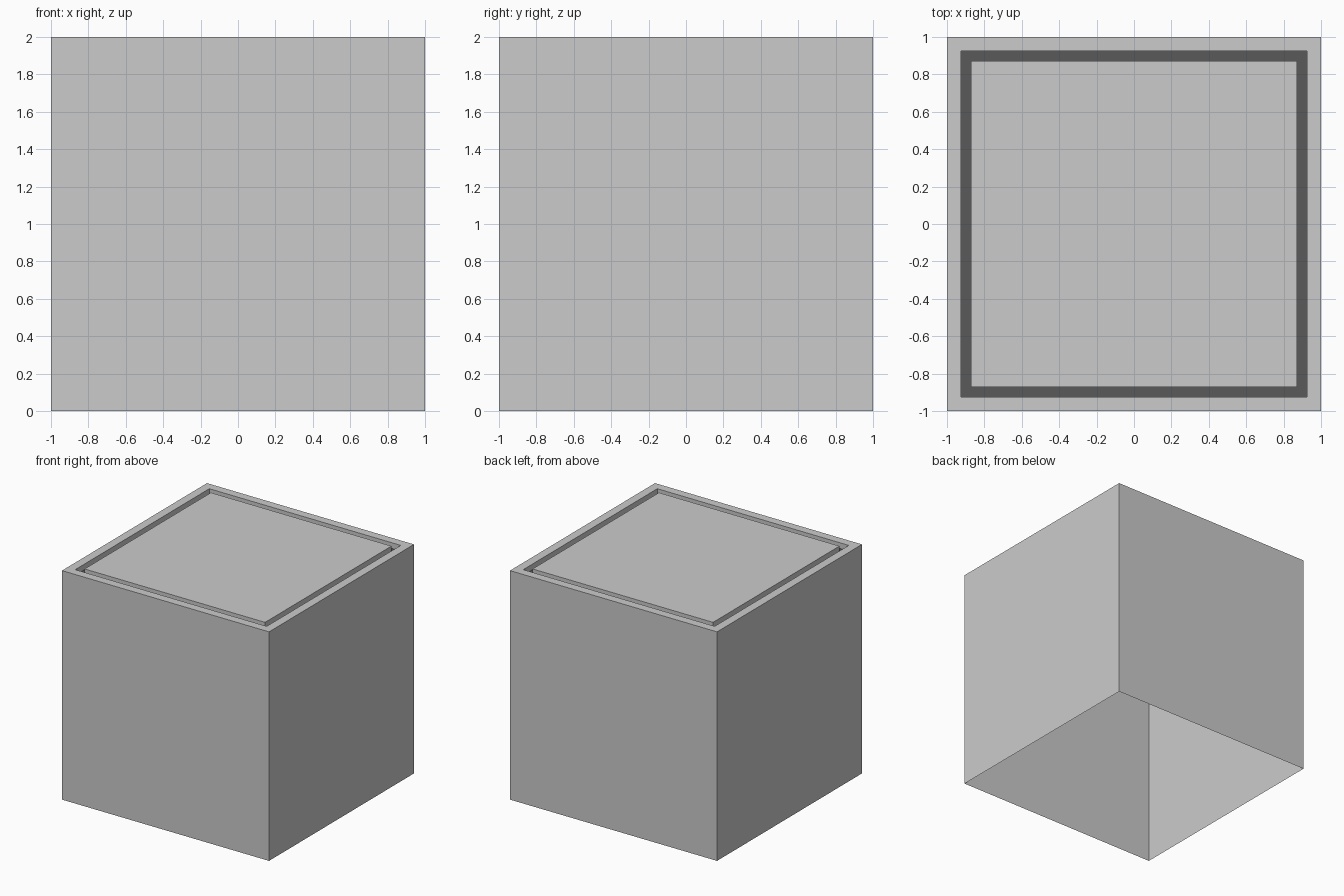
import bpy, bmesh

if "Cube" in bpy.data.objects:
    bpy.data.objects.remove(bpy.data.objects["Cube"])

GROOVE_DEPTH = 0.05
# Profile from open base, up the walls, over the rim, through the groove to the lid
PROFILE = [(1, 0), (1, 2), (0.925, 2), (0.925, 2 - GROOVE_DEPTH),
           (0.872, 2 - GROOVE_DEPTH), (0.872, 2)]
GROOVE_FLOOR = 3  # profile band with the dark colour


def square(bm, half, z):
    return [bm.verts.new((sx * half, sy * half, z))
            for sx, sy in ((-1, -1), (1, -1), (1, 1), (-1, 1))]


bm = bmesh.new()
rings = [square(bm, h, z) for h, z in PROFILE]

# Bands between successive squares
for k, (a, b) in enumerate(zip(rings, rings[1:])):
    for i in range(4):
        j = (i + 1) % 4
        face = bm.faces.new((a[i], a[j], b[j], b[i]))
        face.material_index = 1 if k == GROOVE_FLOOR else 0

# Flat lid panel inside the groove; the underside stays open
bm.faces.new(rings[-1])

mesh = bpy.data.meshes.new("grooved_box")
bm.to_mesh(mesh)
bm.free()

# Grey shell and dark groove floor
for name, v in (("grey", 0.8), ("dark_groove", 0.1)):
    mat = bpy.data.materials.new(name)
    mat.diffuse_color = (v, v, v, 1)
    mat.use_nodes = True
    mat.node_tree.nodes["Principled BSDF"].inputs["Base Color"].default_value = mat.diffuse_color
    mesh.materials.append(mat)

box = bpy.data.objects.new("grooved_box", mesh)
bpy.context.collection.objects.link(box)
